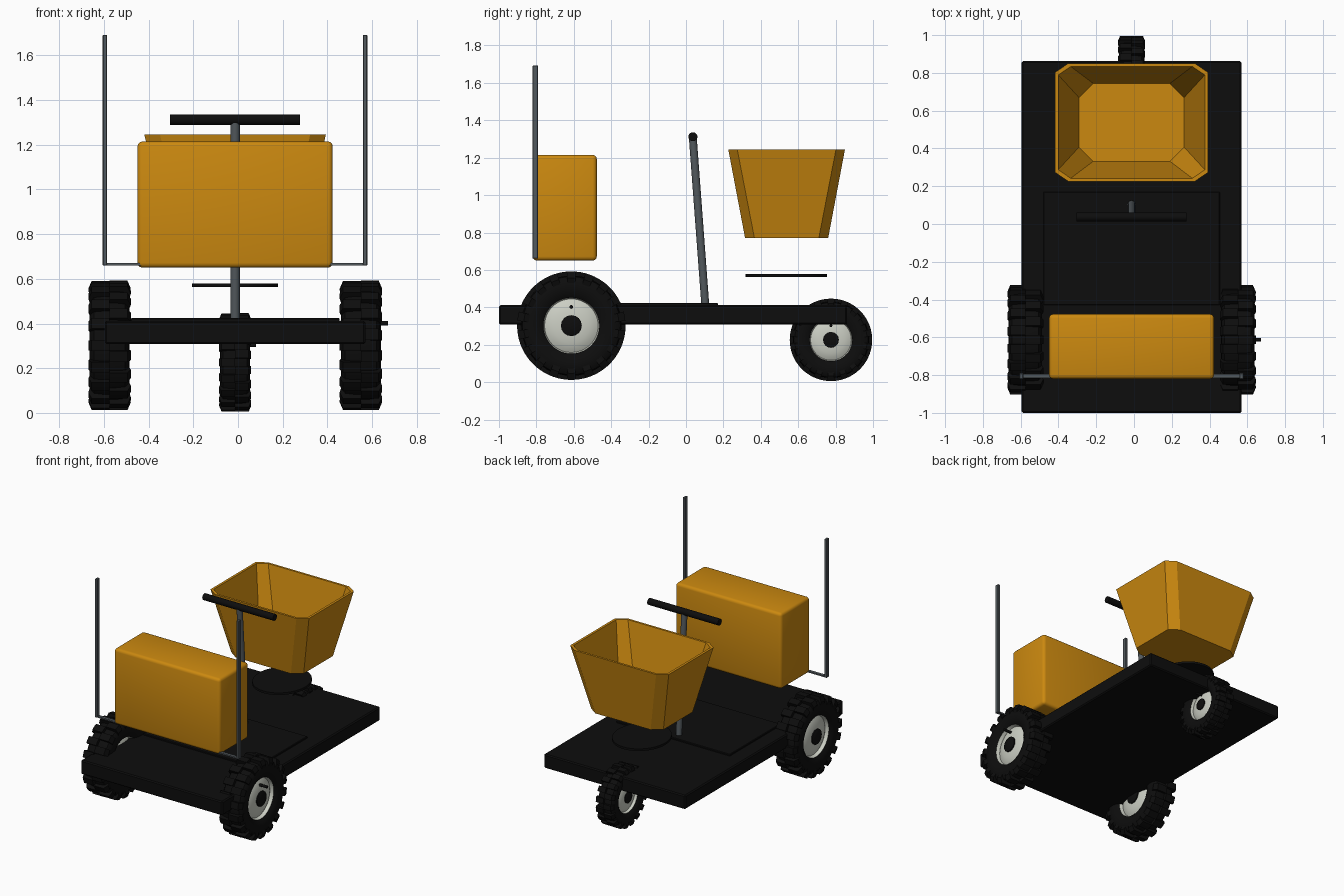
import bpy, bmesh, math
from mathutils import Vector

if "Cube" in bpy.data.objects:
    bpy.data.objects.remove(bpy.data.objects["Cube"])

C = -0.013  # centre line of the cart in x


def material(name, rgb):
    m = bpy.data.materials.new(name)
    m.diffuse_color = (*rgb, 1)
    m.use_nodes = True
    m.node_tree.nodes["Principled BSDF"].inputs["Base Color"].default_value = m.diffuse_color
    return m


BLACK = material("black", (0.004, 0.004, 0.004))
ORANGE = material("orange", (0.60, 0.25, 0.005))
STEEL = material("steel grey", (0.085, 0.10, 0.11))
RIM = material("light grey", (0.60, 0.62, 0.55))


def finish(name, bm, mats, smooth=False):
    bmesh.ops.recalc_face_normals(bm, faces=bm.faces)
    me = bpy.data.meshes.new(name)
    bm.to_mesh(me)
    bm.free()
    for m in mats:
        me.materials.append(m)
    ob = bpy.data.objects.new(name, me)
    bpy.context.collection.objects.link(ob)
    if smooth:
        bpy.ops.object.select_all(action='DESELECT')
        ob.select_set(True)
        bpy.context.view_layer.objects.active = ob
        bpy.ops.object.shade_smooth_by_angle(angle=math.radians(35))
    return ob


def box(name, lo, hi, mat, bevel=0.0, segs=1):
    lo, hi = Vector(lo), Vector(hi)
    bm = bmesh.new()
    bmesh.ops.create_cube(bm, size=1)
    for v in bm.verts:
        v.co = Vector([a + (b - a) * (c + 0.5) for a, b, c in zip(lo, hi, v.co)])
    if bevel:
        bmesh.ops.bevel(bm, geom=bm.edges[:], offset=bevel, segments=segs,
                        profile=0.5, affect='EDGES')
    return finish(name, bm, [mat], segs > 1)


def rod(name, a, b, r, mat, sides=24):
    a, b = Vector(a), Vector(b)
    bm = bmesh.new()
    bmesh.ops.create_cone(bm, cap_ends=True, segments=sides, radius1=r, radius2=r,
                          depth=(b - a).length)
    q = Vector((0, 0, 1)).rotation_difference(b - a)
    for v in bm.verts:
        v.co = q @ v.co + (a + b) / 2
    return finish(name, bm, [mat], True)


def polar(x, r, t):
    return Vector((x, r * math.sin(t), r * math.cos(t)))


def revolve(bm, profile, mat_index, sides=48):
    """Spin an open (x, r) profile around the x axis."""
    rings = [[bm.verts.new(polar(x, r, 2 * math.pi * i / sides)) for i in range(sides)]
             for x, r in profile]
    for p, q in zip(rings, rings[1:]):
        for i in range(sides):
            j = (i + 1) % sides
            bm.faces.new((p[i], p[j], q[j], q[i])).material_index = mat_index
    for ring in (rings[0], rings[-1]):
        if ring[0].co.yz.length < 0.1:
            bm.faces.new(ring).material_index = mat_index


def wheel(name, centre, scale):
    bm = bmesh.new()
    # tyre carcass
    half = [(0.068, 0.15), (0.082, 0.17), (0.089, 0.205), (0.086, 0.24), (0.07, 0.262), (0.03, 0.268)]
    revolve(bm, half + [(-x, r) for x, r in reversed(half)], 0)
    # staggered tread lugs on both shoulders
    n = 18
    section = [(0.0, 0.25), (0.0, 0.29), (0.08, 0.29), (0.095, 0.255), (0.086, 0.225)]
    for side, shift in ((1, 0), (-1, 0.5)):
        for k in range(n):
            ends = []
            for d in (-0.25, 0, 0.25):
                t = 2 * math.pi * (k + shift + d) / n
                ends.append([bm.verts.new(polar(side * x, r, t)) for x, r in section])
            bm.faces.new(ends[0])
            bm.faces.new(ends[2])
            for p, q in zip(ends, ends[1:]):
                for i in range(5):
                    j = (i + 1) % 5
                    bm.faces.new((p[i], p[j], q[j], q[i]))
    for s in (1, -1):
        # domed rim with inward lip, and black hub
        revolve(bm, [(s * 0.070, 0.156), (s * 0.068, 0.152), (s * 0.042, 0.143), (s * 0.052, 0.125),
                     (s * 0.062, 0.095), (s * 0.068, 0.05)], 1)
        revolve(bm, [(s * 0.05, 0.056), (s * 0.076, 0.056), (s * 0.08, 0.05)], 0, 16)
    for v in bm.verts:
        v.co = v.co * scale + Vector(centre)
    finish(name, bm, [BLACK, RIM], True)
    # valve stem, always on the +x side
    c = Vector(centre)
    rod(name + "_valve", c + Vector((0.05, 0, 0.10)) * scale,
        c + Vector((0.122, 0, 0.10)) * scale, 0.010 * scale, BLACK, 12)


wheel("front_left_wheel", (-0.575, -0.613, 0.302), 1)
wheel("front_right_wheel", (0.550, -0.613, 0.302), 1)
wheel("rear_wheel", (C, 0.775, 0.226), 0.76)

# platform and raised foot panel
box("platform", (-0.596, -1.0, 0.308), (0.570, 0.862, 0.412), BLACK, 0.008)
box("foot_panel", (-0.48, -0.43, 0.40), (0.455, 0.17, 0.424), BLACK, 0.004)

# front storage box
box("storage_box", (-0.45, -0.82, 0.65), (0.424, -0.477, 1.215), ORANGE, 0.022, 3)

# marker poles and their crossbar
for side, x in (("left", -0.596), ("right", 0.569)):
    box(side + "_pole", (x - 0.010, -0.821, 0.66), (x + 0.010, -0.790, 1.692), STEEL, 0.003)
box("pole_crossbar", (-0.600, -0.815, 0.660), (0.573, -0.793, 0.670), STEEL)

# steering column and handlebar
rod("steering_column", (C, 0.103, 0.415), (C, 0.037, 1.30), 0.021, STEEL)
rod("handlebar", (-0.304, 0.037, 1.312), (0.278, 0.037, 1.312), 0.024, BLACK)

# seat base disc
bm = bmesh.new()
bmesh.ops.create_cone(bm, cap_ends=True, segments=48, radius1=1, radius2=1, depth=1)
for v in bm.verts:
    v.co = Vector((C + v.co.x * 0.193, 0.537 + v.co.y * 0.218, 0.571 + v.co.z * 0.016))
finish("seat_disc", bm, [BLACK], True)

# open tapered seat bucket with chamfered corners
bm = bmesh.new()
loops = []
for hx, hy, cx, cy, z in ((0.298, 0.222, 0.07, 0.05, 0.77), (0.406, 0.312, 0.07, 0.048, 1.245),
                          (0.388, 0.296, 0.066, 0.045, 1.245), (0.278, 0.206, 0.075, 0.075, 0.79)):
    pts = [(hx, -hy + cy), (hx, hy - cy), (hx - cx, hy), (cx - hx, hy),
           (-hx, hy - cy), (-hx, cy - hy), (cx - hx, -hy), (hx - cx, -hy)]
    loops.append([bm.verts.new((C + x, 0.538 + y, z)) for x, y in pts])
for p, q in zip(loops, loops[1:]):
    for i in range(8):
        j = (i + 1) % 8
        bm.faces.new((p[i], p[j], q[j], q[i]))
bm.faces.new(loops[0])
bm.faces.new(loops[3])
finish("seat_bucket", bm, [ORANGE])
